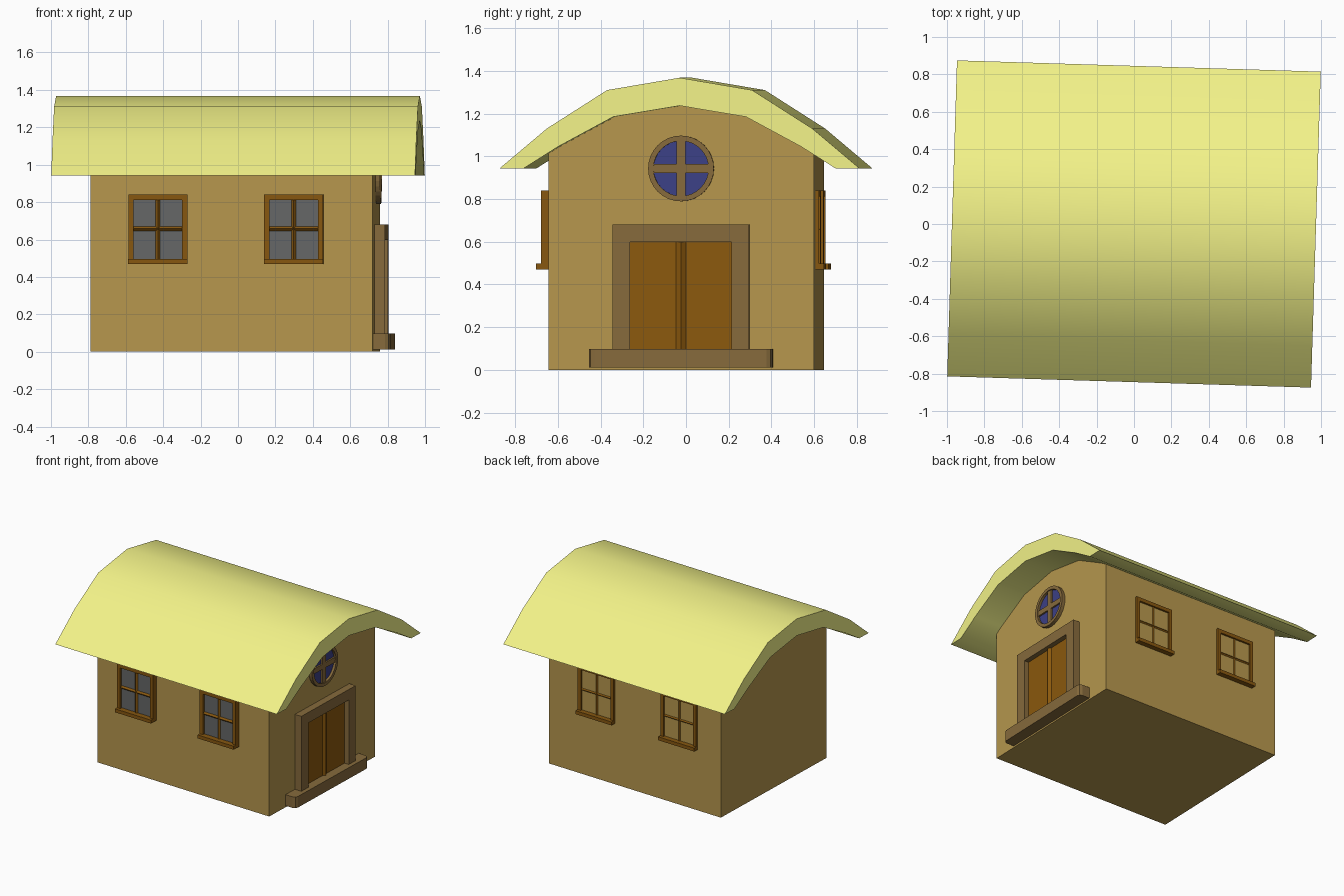
import bpy, bmesh, math
from mathutils import Matrix

if "Cube" in bpy.data.objects:
    bpy.data.objects.remove(bpy.data.objects["Cube"])

TURN = math.radians(-1.77)   # the whole house is turned slightly about z


def material(name, rgb):
    m = bpy.data.materials.new(name)
    m.diffuse_color = (*rgb, 1)
    m.use_nodes = True
    m.node_tree.nodes["Principled BSDF"].inputs["Base Color"].default_value = m.diffuse_color
    return m


WALL = material("wall_plaster", (0.47, 0.31, 0.075))
ROOF = material("roof_yellow", (0.90, 0.90, 0.25))
WOOD = material("door_wood", (0.26, 0.10, 0.004))
TRIM = material("trim_brown", (0.24, 0.145, 0.045))
FRAME = material("window_wood", (0.24, 0.095, 0.005))
GLASS = material("grey_glass", (0.13, 0.135, 0.135))
BLUE = material("blue_glass", (0.045, 0.052, 0.24))


def finish(name, bm, mat):
    bmesh.ops.recalc_face_normals(bm, faces=bm.faces)
    me = bpy.data.meshes.new(name)
    bm.to_mesh(me)
    bm.free()
    me.materials.append(mat)
    ob = bpy.data.objects.new(name, me)
    bpy.context.collection.objects.link(ob)
    ob.rotation_euler.z = TURN
    return ob


def add_box(bm, x, y, z):
    """Box from (min, max) ranges; a range may be given in either order."""
    size = [abs(r[1] - r[0]) for r in (x, y, z)]
    mid = [(r[0] + r[1]) / 2 for r in (x, y, z)]
    bmesh.ops.create_cube(bm, size=1, matrix=Matrix.Translation(mid) @ Matrix.Diagonal((*size, 1)))


def boxes(name, mat, *ranges):
    bm = bmesh.new()
    for r in ranges:
        add_box(bm, *r)
    return finish(name, bm, mat)


def add_prism(bm, points, axis_vec):
    """Extrude a closed outline along a vector."""
    face = bm.faces.new([bm.verts.new(p) for p in points])
    ext = bmesh.ops.extrude_face_region(bm, geom=[face], use_keep_orig=True)
    verts = [g for g in ext["geom"] if isinstance(g, bmesh.types.BMVert)]
    bmesh.ops.translate(bm, vec=axis_vec, verts=verts)


def prism(name, mat, points, axis_vec):
    bm = bmesh.new()
    add_prism(bm, points, axis_vec)
    return finish(name, bm, mat)


def mirrored(half):
    """Full outline from the +y half, listed from the ridge outward."""
    return [(-y, z) for y, z in reversed(half[1:])] + half


# walls with gable ends
gable = mirrored([(0, 1.25), (0.311, 1.2), (0.6225, 1.03), (0.6225, 0)])
prism("walls", WALL, [(-0.771, y, z) for y, z in gable], (1.51, 0, 0))

# curved roof
outer = mirrored([(0, 1.368), (0.34, 1.31), (0.622, 1.13), (0.845, 0.942)])
inner = mirrored([(0, 1.237), (0.311, 1.185), (0.57, 1.045), (0.733, 0.942)])
roof = prism("roof", ROOF, [(-0.973, y, z) for y, z in outer + inner[::-1]], (1.946, 0, 0))
bpy.context.view_layer.objects.active = roof
roof.select_set(True)
bpy.ops.object.shade_smooth_by_angle(angle=math.radians(35))
roof.select_set(False)


# four side windows: frame, sill, diamond glazing bars, glass
def side_window(tag, cx, s, face):
    w, z0, z1, t = 0.158, 0.47, 0.84, 0.028
    back = s * 0.61
    front = s * face
    sill = s * (face + 0.024)
    boxes(tag + "_frame", FRAME,
          ((cx - w, cx - w + t), (back, front), (z0 + 0.025, z1)),
          ((cx + w - t, cx + w), (back, front), (z0 + 0.025, z1)),
          ((cx - w + t, cx + w - t), (back, front), (z1 - t, z1)),
          ((cx - w, cx + w), (back, sill), (z0, z0 + 0.027)))
    glass_y = s * (face - 0.018)
    boxes(tag + "_glass", GLASS, ((cx - w + t, cx + w - t), (back, glass_y), (z0 + 0.025, z1 - t)))
    bm = bmesh.new()
    r, zm = 0.012, 0.658
    add_prism(bm, [(cx - r, glass_y, z0 + 0.025), (cx, glass_y + r, z0 + 0.025),
                   (cx + r, glass_y, z0 + 0.025), (cx, glass_y - r, z0 + 0.025)], (0, 0, 0.32))
    add_prism(bm, [(cx - w + t, glass_y, zm - r), (cx - w + t, glass_y + r, zm),
                   (cx - w + t, glass_y, zm + r), (cx - w + t, glass_y - r, zm)], (2 * (w - t), 0, 0))
    finish(tag + "_bars", bm, FRAME)


for side, s, face in (("front", -1, 0.665), ("back", 1, 0.637)):
    for end, cx in (("left", -0.408), ("right", 0.318)):
        side_window(f"{side}_{end}_window", cx, s, face)

# door surround, leaves and centre strip
boxes("door_surround", TRIM,
      ((0.72, 0.795), (-0.32, -0.238), (0.08, 0.598)),
      ((0.72, 0.795), (0.238, 0.32), (0.08, 0.598)),
      ((0.72, 0.795), (-0.32, 0.32), (0.598, 0.68)))
boxes("door_leaves", WOOD,
      ((0.72, 0.758), (-0.24, 0), (0.08, 0.6)),
      ((0.72, 0.758), (0, 0.24), (0.08, 0.6)))
prism("door_centre_strip", WOOD, [(0.758, -0.023, 0.09), (0.775, 0, 0.09),
                                  (0.758, 0.023, 0.09), (0.741, 0, 0.09)], (0, 0, 0.508))

# doorstep with clipped front corners
prism("doorstep", TRIM, [(0.72, -0.43, 0.012), (0.80, -0.43, 0.012), (0.819, -0.422, 0.012),
                         (0.827, -0.403, 0.012), (0.827, 0.403, 0.012), (0.819, 0.422, 0.012),
                         (0.80, 0.43, 0.012), (0.72, 0.43, 0.012)], (0, 0, 0.086))

# round gable window
ZC, N = 0.943, 32
circle = [(math.cos(2 * math.pi * i / N), math.sin(2 * math.pi * i / N)) for i in range(N)]
prism("round_glass", BLUE, [(0.72, 0.135 * a, ZC + 0.135 * b) for a, b in circle], (0.026, 0, 0))
bm = bmesh.new()
rings = [[bm.verts.new((x, r * a, ZC + r * b)) for a, b in circle]
         for x, r in ((0.72, 0.154), (0.765, 0.154), (0.765, 0.129), (0.72, 0.129))]
for k in range(4):
    p, q = rings[k], rings[(k + 1) % 4]
    for i in range(N):
        j = (i + 1) % N
        bm.faces.new((p[i], p[j], q[j], q[i]))
finish("round_window_frame", bm, TRIM)
boxes("round_window_cross", TRIM,
      ((0.73, 0.758), (-0.132, 0.132), (ZC - 0.02, ZC + 0.02)),
      ((0.73, 0.759), (-0.02, 0.02), (ZC - 0.132, ZC + 0.132)))
